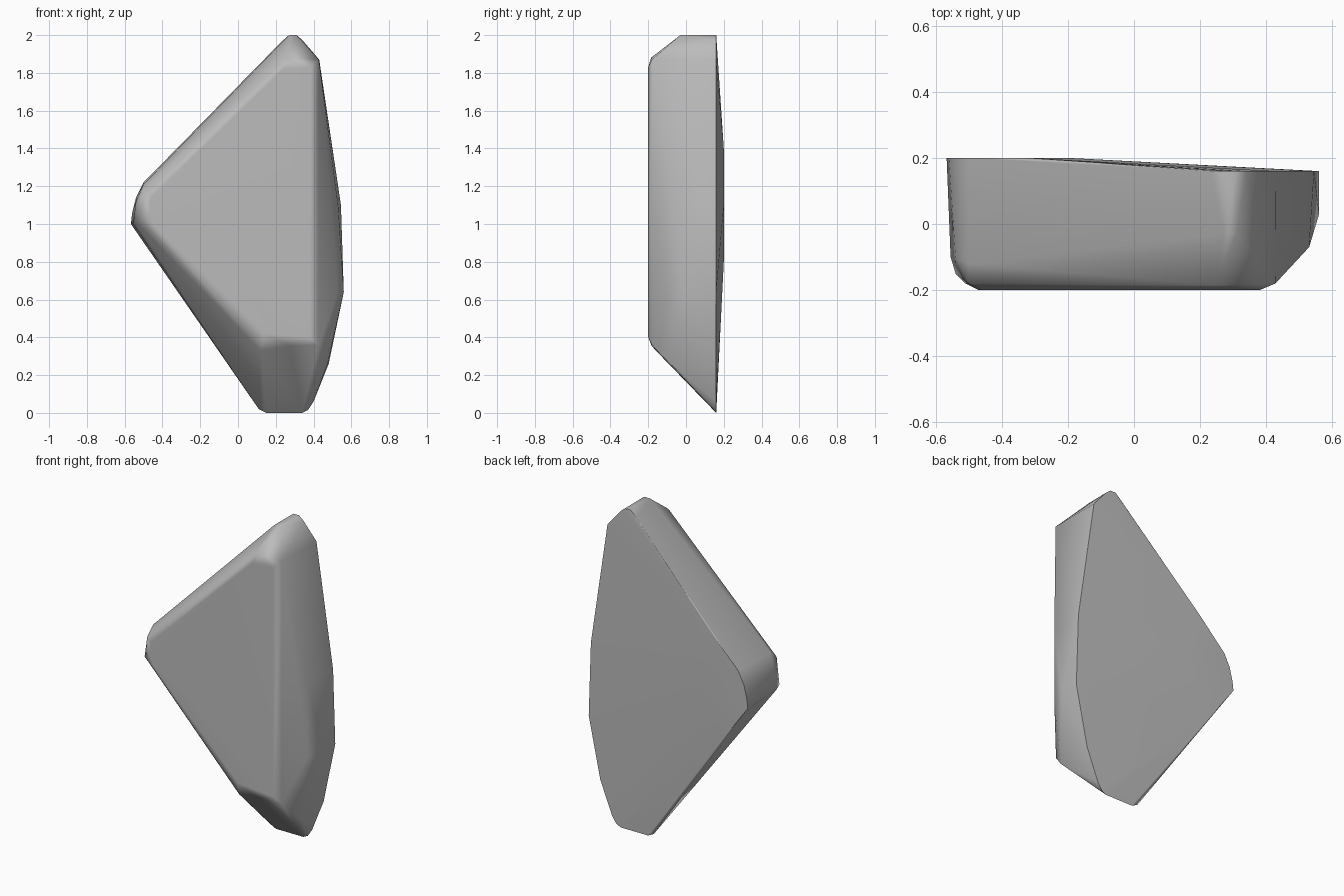
import bpy
import bmesh
import math

cube = bpy.data.objects.get("Cube")
if cube:
    bpy.data.objects.remove(cube, do_unlink=True)

# Back rim: right half and ends lie on one plane, left side bulges back
rim_y = 0.16
rim = [(0.27, 2), (0.31, 2), (0.34, 1.975), (0.43, 1.87), (0.545, 1.1), (0.56, 0.64),
       (0.48, 0.26), (0.4, 0.06), (0.37, 0.015), (0.34, 0), (0.15, 0), (0.11, 0.02),
       (0.23, 1.965)]
bulge_y = 0.2
bulge = [(-0.567, 1), (-0.56, 1.06), (-0.54, 1.14), (-0.5, 1.22),
         (-0.32, 1.4), (-0.42, 0.8), (-0.2, 1.1)]

# Flat front face outline
face_y = -0.2
face = [(-0.46, 1.14), (-0.47, 1.05), (0.24, 1.82), (0.38, 1.83),
        (0.38, 0.4), (0.14, 0.42), (-0.44, 0.99)]

# Worn shoulders between the front face and the rim
shoulders = [
    (0.27, -0.03, 2), (0.31, -0.03, 2), (0.23, -0.03, 1.96),
    (0.25, -0.185, 1.88), (0.428, -0.18, 1.87), (0.425, -0.18, 0.36),
    (0.12, -0.16, 0.33), (0.28, -0.182, 0.355),
    (0.53, -0.07, 1.1), (0.53, -0.07, 0.64), (0.56, 0.03, 0.64), (0.475, -0.08, 0.26),
    (-0.555, -0.1, 1), (-0.54, -0.1, 1.12), (-0.5, -0.12, 1.21),
    (-0.54, -0.15, 1.01), (-0.51, -0.18, 1.02), (-0.5, -0.18, 1.16),
]

points = [(x, rim_y, z) for x, z in rim]
points += [(x, bulge_y, z) for x, z in bulge]
points += [(x, face_y, z) for x, z in face]
points += shoulders

# Wrap the points into one convex stone
bm = bmesh.new()
for p in points:
    bm.verts.new(p)
hull = bmesh.ops.convex_hull(bm, input=bm.verts)
loose = [v for v in bm.verts if not v.link_faces]
bmesh.ops.delete(bm, geom=loose, context='VERTS')
bmesh.ops.dissolve_limit(bm, angle_limit=math.radians(1),
                         verts=bm.verts, edges=bm.edges)
bmesh.ops.recalc_face_normals(bm, faces=bm.faces)

mesh = bpy.data.meshes.new("rock")
bm.to_mesh(mesh)
bm.free()
rock = bpy.data.objects.new("rock", mesh)
bpy.context.collection.objects.link(rock)

# Plain stone colour
stone = bpy.data.materials.new("stone grey")
stone.use_nodes = True
colour = (0.5, 0.5, 0.5, 1)
stone.diffuse_color = colour
stone.node_tree.nodes["Principled BSDF"].inputs["Base Color"].default_value = colour
mesh.materials.append(stone)

# Soft shoulders, crisp back rim
bpy.ops.object.select_all(action='DESELECT')
rock.select_set(True)
bpy.context.view_layer.objects.active = rock
bpy.ops.object.shade_smooth_by_angle(angle=math.radians(45))
weighted = rock.modifiers.new("weighted normals", 'WEIGHTED_NORMAL')
weighted.keep_sharp = True
